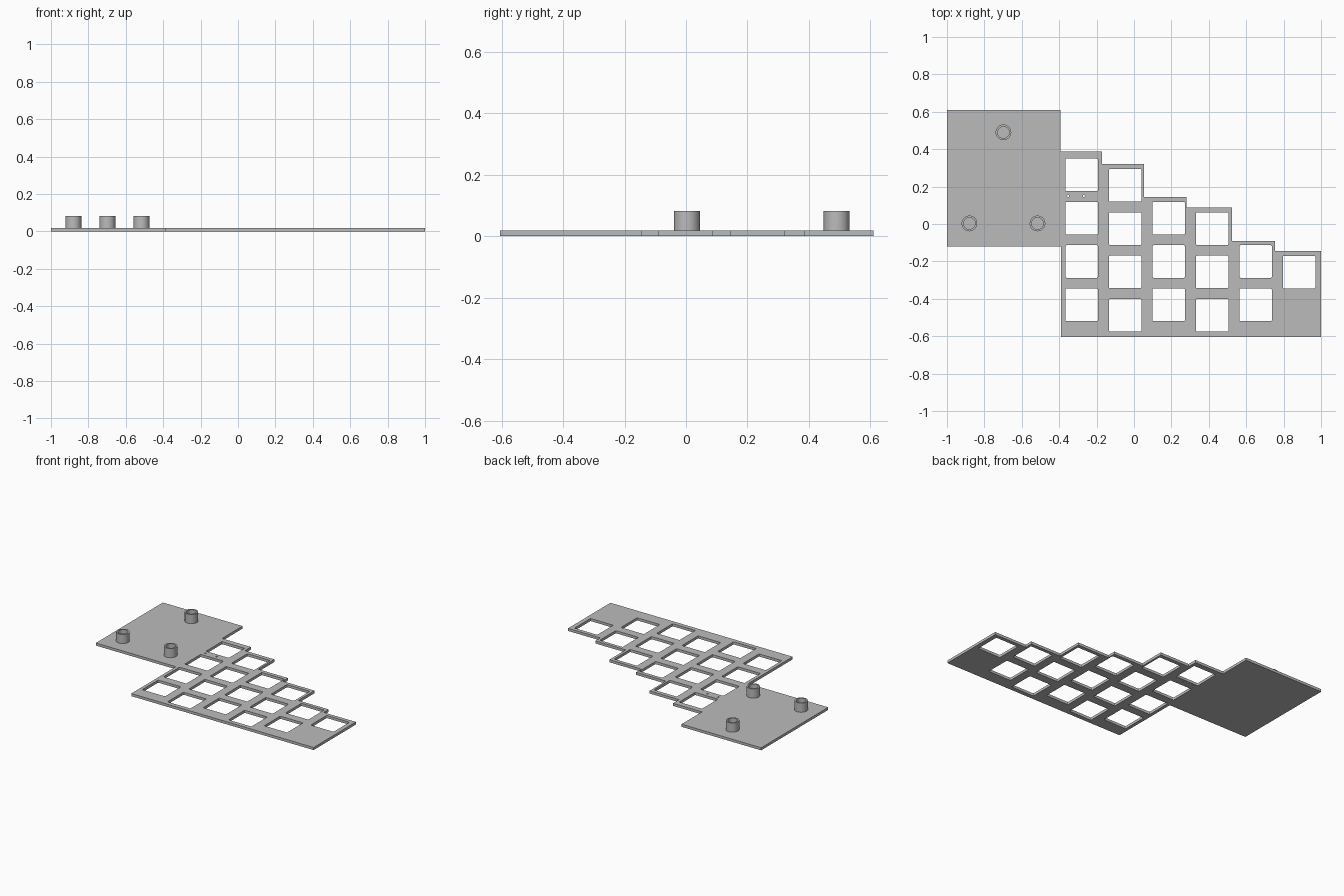
import bpy
import bmesh
from math import cos, sin, tau

cube = bpy.data.objects.get("Cube")
if cube:
    bpy.data.objects.remove(cube, do_unlink=True)

grey = bpy.data.materials.new("plain grey")
grey.use_nodes = True
colour = (0.5, 0.5, 0.5, 1)
grey.diffuse_color = colour
grey.node_tree.nodes["Principled BSDF"].inputs["Base Color"].default_value = colour

THICK = 0.018


def circle(cx, cy, r, n=32):
    return [(cx + r * cos(tau * i / n), cy + r * sin(tau * i / n)) for i in range(n)]


def rounded_square(cx, cy, half, r=0.006):
    """Square with small rounded corners."""
    pts = []
    for q, (sx, sy) in enumerate([(1, 1), (-1, 1), (-1, -1), (1, -1)]):
        for k in range(4):
            a = tau / 4 * (q + k / 3)
            pts.append((cx + sx * (half - r) + r * cos(a),
                        cy + sy * (half - r) + r * sin(a)))
    return pts


def solid(name, loops, bottom, top):
    """Extrude an outline; the inner loops become holes."""
    curve = bpy.data.curves.new(name + "_profile", 'CURVE')
    curve.dimensions = '2D'
    curve.fill_mode = 'BOTH'
    curve.extrude = (top - bottom) / 2
    for loop in loops:
        spline = curve.splines.new('POLY')
        spline.points.add(len(loop) - 1)
        for point, (x, y) in zip(spline.points, loop):
            point.co = (x, y, 0, 1)
        spline.use_cyclic_u = True
    obj = bpy.data.objects.new(name, curve)
    bpy.context.collection.objects.link(obj)
    bpy.ops.object.select_all(action='DESELECT')
    obj.select_set(True)
    bpy.context.view_layer.objects.active = obj
    bpy.ops.object.convert(target='MESH')
    obj = bpy.context.view_layer.objects.active
    # Weld caps to walls and lift to height
    bm = bmesh.new()
    bm.from_mesh(obj.data)
    bmesh.ops.remove_doubles(bm, verts=bm.verts, dist=0.0001)
    bmesh.ops.translate(bm, verts=bm.verts, vec=(0, 0, (top + bottom) / 2))
    bmesh.ops.recalc_face_normals(bm, faces=bm.faces)
    bm.to_mesh(obj.data)
    bm.free()
    obj.data.materials.clear()
    obj.data.materials.append(grey)
    bpy.ops.object.shade_smooth_by_angle()
    return obj


# Plate outline: square panel, then steps falling towards +x
outline = [(-0.39, -0.605), (-0.39, -0.12), (-1, -0.12), (-1, 0.61), (-0.393, 0.61)]
left = -0.393
for right, height in [(-0.172, 0.387), (0.053, 0.321), (0.28, 0.144),
                      (0.523, 0.087), (0.754, -0.09), (1, -0.144)]:
    outline += [(left, height), (right, height)]
    left = right
outline.append((1, -0.605))

# Key holes: column position, lowest centre, number of holes
PITCH = 0.2315
holes = []
for column, (lowest, count) in enumerate([(-0.432, 4), (-0.488, 4), (-0.432, 3),
                                          (-0.488, 3), (-0.432, 2), (-0.257, 1)]):
    for row in range(count):
        holes.append(rounded_square(-0.28 + 0.2325 * column, lowest + PITCH * row, 0.087))

# Two pin holes between the upper keys of the first column
pins = [circle(x, 0.15, 0.006, 12) for x in (-0.352, -0.268)]

solid("key_plate", [outline] + holes + pins, 0, THICK)

# Hollow mounting posts on the panel
for i, (x, y) in enumerate([(-0.698, 0.49), (-0.88, 0.003), (-0.516, 0.003)]):
    solid(f"mounting_post_{i + 1}", [circle(x, y, 0.042), circle(x, y, 0.031)],
          THICK - 0.002, 0.081)
